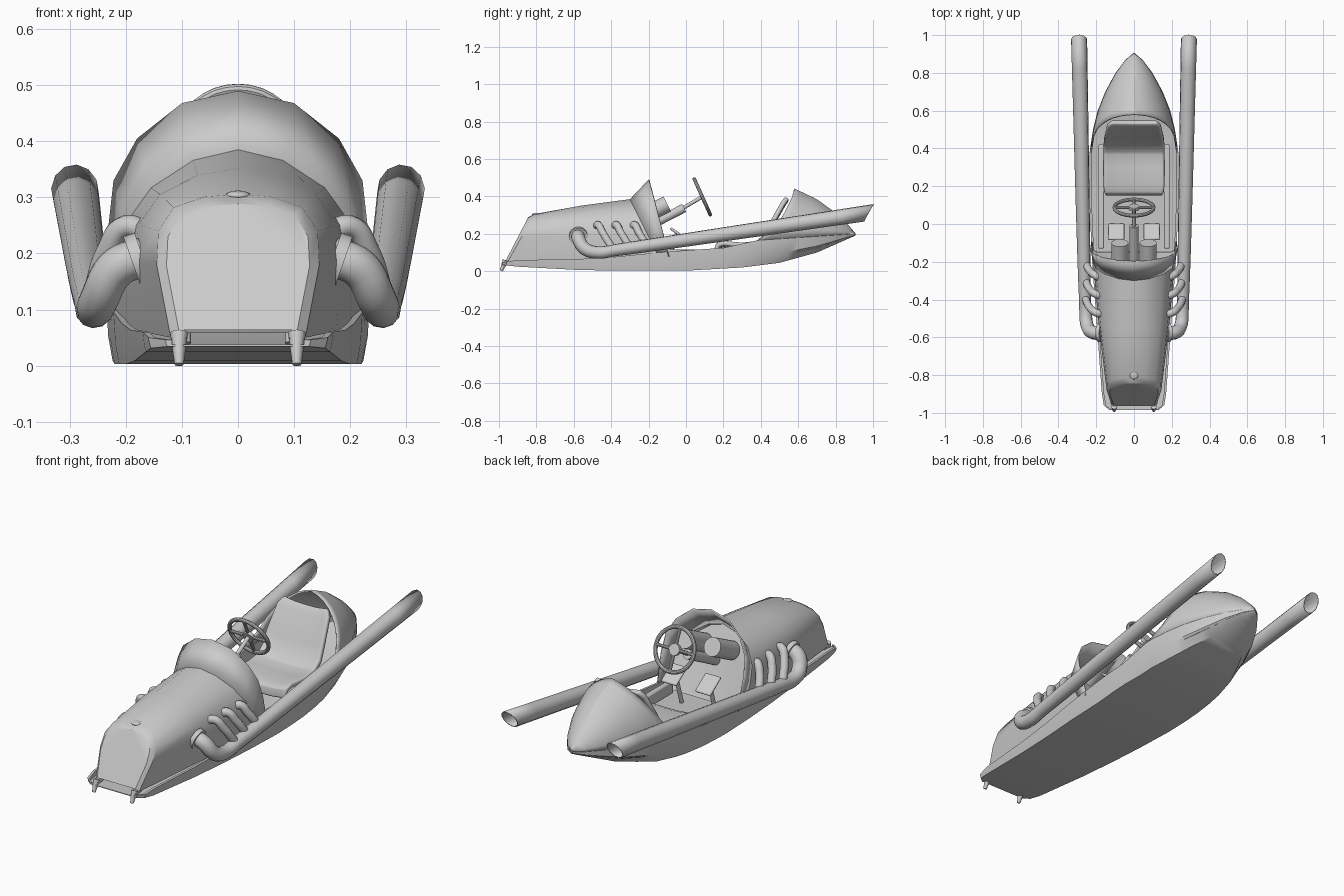
import bpy, bmesh, math
from mathutils import Vector

default = bpy.data.objects.get("Cube")
if default:
    bpy.data.objects.remove(default, do_unlink=True)

grey = bpy.data.materials.new("plain grey")
grey.use_nodes = True
grey.diffuse_color = (0.6, 0.6, 0.6, 1)
grey.node_tree.nodes["Principled BSDF"].inputs["Base Color"].default_value = grey.diffuse_color


def finish(obj, angle=35):
    """Apply the colour and smooth everything except sharp edges."""
    obj.data.materials.clear()
    obj.data.materials.append(grey)
    bpy.ops.object.select_all(action="DESELECT")
    obj.select_set(True)
    bpy.context.view_layer.objects.active = obj
    bpy.ops.object.shade_smooth_by_angle(angle=math.radians(angle))
    return obj


def from_bmesh(name, bm):
    bmesh.ops.recalc_face_normals(bm, faces=bm.faces)
    mesh = bpy.data.meshes.new(name)
    bm.to_mesh(mesh)
    bm.free()
    obj = bpy.data.objects.new(name, mesh)
    bpy.context.collection.objects.link(obj)
    return obj


def loft(name, rings, closed=False, cap_start=False, cap_end=False, angle=35):
    bm = bmesh.new()
    rows = [[bm.verts.new(p) for p in ring] for ring in rings]
    count = len(rows[0])
    for a, b in zip(rows, rows[1:]):
        for i in range(count if closed else count - 1):
            j = (i + 1) % count
            bm.faces.new((a[i], a[j], b[j], b[i]))
    if cap_start:
        bm.faces.new(rows[0])
    if cap_end:
        bm.faces.new(rows[-1])
    return finish(from_bmesh(name, bm), angle)


def mirrored(half):
    """Complete a half ring that ends on the centre line."""
    return half + [(-x, y, z) for x, y, z in reversed(half[:-1])]


def lookup(table, y):
    """Straight-line interpolation in a list of pairs."""
    for (y0, v0), (y1, v1) in zip(table, table[1:]):
        if y <= y1:
            return v0 + (v1 - v0) * max(0, y - y0) / (y1 - y0)
    return table[-1][1]


def thicken(obj, thickness, offset=-1):
    mod = obj.modifiers.new("thickness", "SOLIDIFY")
    mod.thickness, mod.offset = thickness, offset


def rod(name, start, end, r1, r2=None, sides=24):
    start, end = Vector(start), Vector(end)
    axis = end - start
    bpy.ops.mesh.primitive_cone_add(vertices=sides, radius1=r1, radius2=r1 if r2 is None else r2,
                                    depth=axis.length, location=(start + end) / 2)
    obj = bpy.context.object
    obj.name = name
    obj.rotation_euler = axis.to_track_quat("Z", "Y").to_euler()
    return finish(obj)


def box(name, centre, size, tilt=0, bevel=0.006):
    bpy.ops.mesh.primitive_cube_add(size=1, location=centre, rotation=(tilt, 0, 0))
    obj = bpy.context.object
    obj.name = name
    obj.scale = size
    bpy.ops.object.transform_apply(location=False, rotation=False, scale=True)
    mod = obj.modifiers.new("bevel", "BEVEL")
    mod.width, mod.segments = bevel, 2
    return finish(obj)


def pipe(name, points, radii):
    curve = bpy.data.curves.new(name, "CURVE")
    curve.dimensions = "3D"
    curve.bevel_depth, curve.bevel_resolution, curve.resolution_u = 1, 4, 8
    spline = curve.splines.new("BEZIER")
    spline.bezier_points.add(len(points) - 1)
    for knot, co, r in zip(spline.bezier_points, points, radii):
        knot.co, knot.radius = co, r
        knot.handle_left_type = knot.handle_right_type = "AUTO"
    obj = bpy.data.objects.new(name, curve)
    bpy.context.collection.objects.link(obj)
    bpy.ops.object.select_all(action="DESELECT")
    obj.select_set(True)
    bpy.context.view_layer.objects.active = obj
    bpy.ops.object.convert(target="MESH")
    return finish(bpy.context.object)


# Hull lines along the length: half width, keel height, rim height, floor share
width = [(-.985, .13), (-.96, .16), (-.9, .17), (-.6, .192), (-.2, .222), (.1, .235), (.38, .235),
         (.5, .217), (.6, .192), (.7, .152), (.8, .098), (.87, .045), (.905, .003)]
keel = [(-.985, .034), (-.8, .013), (-.4, .003), (0, .003), (.3, .02), (.5, .045), (.7, .1), (.905, .19)]
rim = [(-.985, .046), (-.9, .06), (-.5, .065), (-.1, .105), (.2, .125), (.38, .165), (.905, .2)]
floor_share = [(-.985, .97), (.2, .95), (.5, .85), (.905, .5)]


def hull_ring(y):
    w, b, t = lookup(width, y), lookup(keel, y), lookup(rim, y)
    inner = max(w - .012, w * .9)
    right = [(w * lookup(floor_share, y), b), (w * .985, b + (t - b) * .4), (w, t),
             (inner, t), (inner, b + (t - b) * .3)]
    right = [(x, y, z) for x, z in right]
    return right + [(-x, y, z) for x, y, z in reversed(right)]


stations = sorted({y for y, _ in width} | {-.4, 0, .2, .3, .44, .55, .65, .75, .84})
loft("hull_tray", [hull_ring(y) for y in stations], True, True, True)

# Tail fairing with a swept opening and a soft centre ridge
crown = [(.38, .5), (.58, .442), (.7, .385), (.8, .312), (.87, .245), (.905, .203)]


def tail_ring(s):
    half = []
    for i in range(9):
        a = math.pi / 2 * i / 8
        edge = .38 + .2 * math.sqrt(math.sin(a))
        y = edge + s * (.905 - edge)
        base = lookup(rim, y)
        lift = .75 * math.sin(a) + .25 * i / 8
        half.append((lookup(width, y) * math.cos(a), y, base + (lookup(crown, y) - base) * lift))
    return mirrored(half)


tail = loft("tail_fairing", [tail_ring(i / 12) for i in range(13)], angle=25)
thicken(tail, .008)

# Bonnet and flared cowl
nose = [(.12, .05), (.145, .18), (.142, .24), (.115, .282), (.06, .301), (0, .306)]
bulkhead = [(.218, .06), (.217, .18), (.203, .25), (.155, .317), (.08, .366), (0, .385)]
lip = [(.226, .08), (.232, .24), (.222, .33), (.18, .405), (.1, .468), (0, .49)]


def slanted(profile, y, top, slope, scale=1):
    pts = [(x * scale, .16 + (z - .16) * scale) for x, z in profile]
    return mirrored([(x, y + (top - z) * slope, z) for x, z in pts])


face = slanted(nose, -.843, .29, -.52, .88)
edge = slanted(nose, -.81, .306, -.56)
back = slanted(bulkhead, -.3, .385, .5)
middle = [tuple((Vector(a) + Vector(b)) / 2 * 1) for a, b in zip(edge, back)]
middle = [(x * 1.03, y, z + .006) for x, y, z in middle]
bonnet = loft("bonnet", [face, edge, middle, back], cap_start=True)
cowl = loft("cowl", [back, slanted(lip, -.2, .49, .27)])
thicken(cowl, .007)
loft("dashboard", [back, [(x * .9, y - .01, z * .97) for x, y, z in back]], cap_end=True)

# Filler cap on the bonnet
bpy.ops.mesh.primitive_uv_sphere_add(segments=16, ring_count=8, radius=.023, location=(0, -.8, .303))
bpy.context.object.name = "filler_cap"
bpy.context.object.scale.z = .4
finish(bpy.context.object)

# Steering wheel, hub, spokes and column
centre = Vector((0, .087, .398))
axis = Vector((0, .91, .41)).normalized()
turn = axis.to_track_quat("Z", "Y")
bpy.ops.mesh.primitive_torus_add(major_radius=.104, minor_radius=.01, major_segments=32, minor_segments=10,
                                 location=centre, rotation=turn.to_euler())
bpy.context.object.name = "steering_wheel"
finish(bpy.context.object)
rod("wheel_hub", centre - axis * .01, centre + axis * .008, .028)
for i in range(4):
    a = math.pi / 2 * i
    rod("wheel_spoke", centre, centre + turn @ Vector((math.cos(a), math.sin(a), 0)) * .104, .008, sides=10)
rod("steering_shaft", centre, (0, -.05, .318), .01)
rod("steering_column", (0, -.01, .338), (0, -.24, .22), .024)

# Moulded seat
seat_line = [(.16, .09, .15), (.168, .13, .157), (.2, .14, .16), (.3, .13, .16), (.38, .14, .16), (.425, .175, .16),
             (.455, .24, .157), (.52, .355, .142), (.54, .382, .12)]
seat = loft("seat", [[(w * k, y, z + .012 * abs(k) ** 3) for k in (-1, -.9, -.5, 0, .5, .9, 1)]
                     for y, z, w in seat_line], angle=50)
thicken(seat, .025, 0)
soften = seat.modifiers.new("bevel", "BEVEL")
soften.width, soften.segments = .008, 2

# Parts that come in pairs
for s, side in ((1, "left"), (-1, "right")):
    box(side + "_side_rail", (s * .174, .145, .085), (.03, .55, .06))
    rod(side + "_gauge", (s * .075, -.25, .285), (s * .075, -.1, .36), .045)
    box(side + "_pedal", (s * .094, -.04, .2), (.085, .105, .014), -.6)
    rod(side + "_pedal_arm", (s * .094, -.05, .2), (s * .094, -.1, .04), .01, sides=12)

    # Front hooks
    rod(side + "_front_hook", (s * .105, -.965, .058), (s * .105, -.988, .002), .016, .008, 12)
    rod(side + "_hook_mount", (s * .105, -.93, .05), (s * .105, -.975, .045), .014, sides=12)

    # Long exhaust with a slash-cut open end
    exhaust = pipe(side + "_exhaust",
                   [(s * x, y, z) for x, y, z in ((.165, -.575, .195), (.215, -.575, .175), (.247, -.54, .12),
                                                  (.256, -.47, .1), (.26, -.38, .112), (.292, 1.04, .321))],
                   (.035, .036, .035, .033, .032, .043))
    bm = bmesh.new()
    bm.from_mesh(exhaust.data)
    bmesh.ops.bisect_plane(bm, geom=bm.verts[:] + bm.edges[:] + bm.faces[:], clear_outer=True,
                           plane_co=(0, .977, .312), plane_no=(0, .085, -.045))
    bm.to_mesh(exhaust.data)
    bm.free()
    thicken(exhaust, .004)
    rod(side + "_exhaust_flange", (s * .168, -.575, .19), (s * .188, -.575, .183), .05)

    # Stub pipes feeding the exhaust
    for i in range(3):
        y = -.48 + i * .097
        pipe(side + "_stub_pipe", [(s * (.16 + i * .01), y, .235), (s * .2, y + .01, .248),
                                   (s * .232, y + .035, .205), (s * .258, y + .085, .125)], (.02,) * 4)
